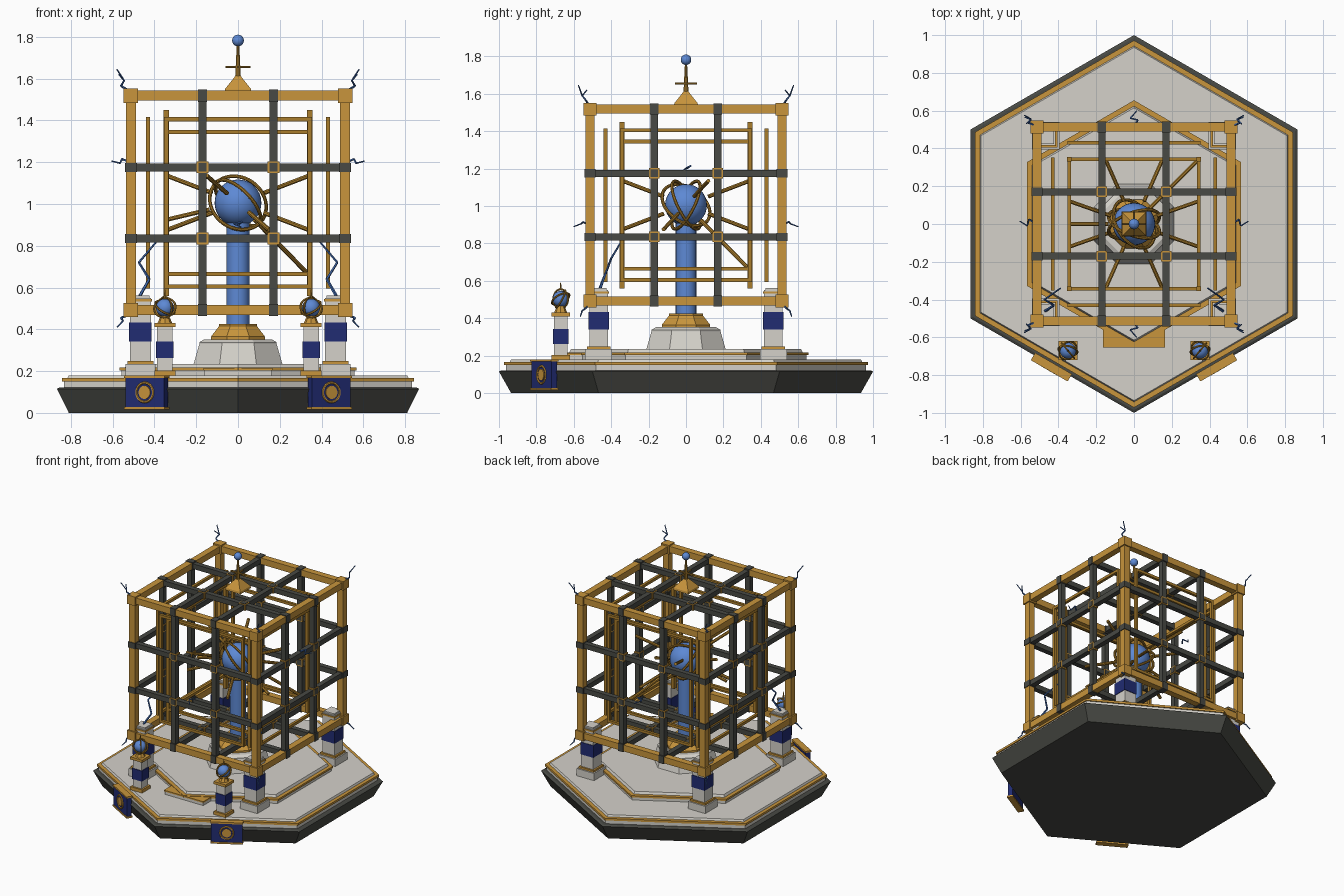
import bpy, bmesh, math
from mathutils import Vector, Matrix, Euler
from itertools import product

if "Cube" in bpy.data.objects:
    bpy.data.objects.remove(bpy.data.objects["Cube"])

def material(name, rgb):
    m = bpy.data.materials.new(name)
    m.diffuse_color = (*rgb, 1)
    m.use_nodes = True
    m.node_tree.nodes["Principled BSDF"].inputs["Base Color"].default_value = m.diffuse_color
    return m

GOLD = material("gold", (.58, .30, .045))
BRONZE = material("bronze_gold", (.40, .205, .025))
DARK = material("dark_stone", (.065, .067, .058))
LIGHT = material("pale_stone", (.66, .64, .59))
NAVY = material("navy", (.015, .025, .17))
BLUE = material("blue_glow", (.11, .25, .66))
BOLT = material("bolt_blue", (.05, .14, .42))

# ---------- helpers: each part is one bmesh filled with simple shapes ----------
def box(bm, c, s, rot=None):
    m = Matrix.Translation(c) @ (rot or Matrix()) @ Matrix.Diagonal((*s, 1))
    bmesh.ops.create_cube(bm, size=1, matrix=m)

def lathe(bm, n, prof, loc=(0, 0, 0), rot=None, start=math.pi / 2):
    """Stack of n-sided rings from (radius, z) pairs, capped at both ends."""
    m = Matrix.Translation(loc) @ (rot or Matrix())
    rings = [[bm.verts.new(m @ Vector((r * math.cos(start + i * math.tau / n),
                                       r * math.sin(start + i * math.tau / n), z)))
              for i in range(n)] for r, z in prof]
    for a, b in zip(rings, rings[1:]):
        for i in range(n):
            j = (i + 1) % n
            bm.faces.new((a[i], a[j], b[j], b[i]))
    bm.faces.new(rings[0][::-1])
    bm.faces.new(rings[-1])

def rod(bm, a, b, r0, r1=None, n=8):
    a, b = Vector(a), Vector(b)
    d = b - a
    q = d.to_track_quat('Z', 'Y').to_matrix().to_4x4()
    lathe(bm, n, [(r0, 0), (r1 or r0, d.length)], a, q, math.pi / n)

def ring(bm, c, R, r, rot=None, n=40, k=8):
    m = Matrix.Translation(c) @ (rot or Matrix())
    v = [[bm.verts.new(m @ Vector(((R + r * math.cos(q)) * math.cos(p),
                                   (R + r * math.cos(q)) * math.sin(p), r * math.sin(q))))
          for q in (j * math.tau / k for j in range(k))]
         for p in (i * math.tau / n for i in range(n))]
    for i, j in product(range(n), range(k)):
        i2, j2 = (i + 1) % n, (j + 1) % k
        bm.faces.new((v[i][j], v[i2][j], v[i2][j2], v[i][j2]))

def ball(bm, c, r):
    bmesh.ops.create_uvsphere(bm, u_segments=32, v_segments=16, radius=r,
                              matrix=Matrix.Translation(c))

def finish(bm, name, mat, smooth=False):
    bmesh.ops.recalc_face_normals(bm, faces=bm.faces)
    me = bpy.data.meshes.new(name)
    bm.to_mesh(me)
    bm.free()
    me.materials.append(mat)
    ob = bpy.data.objects.new(name, me)
    bpy.context.collection.objects.link(ob)
    if smooth:
        bpy.ops.object.select_all(action='DESELECT')
        ob.select_set(True)
        bpy.context.view_layer.objects.active = ob
        bpy.ops.object.shade_smooth_by_angle(angle=math.radians(40))
    return ob

def euler(x, y, z):
    return Euler([math.radians(a) for a in (x, y, z)]).to_matrix().to_4x4()

def part(name, mat, n, prof, **kw):
    bm = bmesh.new()
    lathe(bm, n, prof, **kw)
    return finish(bm, name, mat)

# ---------- hexagonal plinth ----------
part("plinth_base", DARK, 6, [(.935, 0), (1, .115), (.985, .122)])
part("plinth_slab", LIGHT, 6, [(.962, .12), (.962, .15)])
part("plinth_trim", GOLD, 6, [(.972, .15), (.972, .166)])
part("plinth_top", LIGHT, 6, [(.945, .16), (.935, .18)])
part("tier_slab", LIGHT, 6, [(.645, .175), (.645, .203)])
part("tier_trim", GOLD, 6, [(.655, .203), (.655, .217)])
part("tier_top", LIGHT, 6, [(.625, .215), (.615, .235)])

# front step
bm = bmesh.new()
box(bm, (0, -.575, .19), (.32, .14, .03))
finish(bm, "front_step", LIGHT)
bm = bmesh.new()
box(bm, (0, -.575, .209), (.33, .155, .01))
finish(bm, "front_step_trim", GOLD)

# ---------- central pedestal, column and core ----------
part("pedestal", LIGHT, 8, [(.23, .233), (.2, .33), (.2, .338), (.175, .352)], start=math.pi / 8)
part("pedestal_collar", GOLD, 8, [(.14, .35), (.14, .365), (.098, .415), (.098, .425)], start=math.pi / 8)
bm = bmesh.new()
lathe(bm, 24, [(.055, .42), (.055, .93)])
finish(bm, "column", BLUE, True)
C = Vector((0, 0, 1.005))
bm = bmesh.new()
ball(bm, C, .112)
finish(bm, "core_sphere", BLUE, True)
bm = bmesh.new()
for e in ((58, 35, 0), (-58, 35, 0), (20, 48, 60)):
    ring(bm, C, .142, .009, euler(*e))
finish(bm, "core_rings", BRONZE, True)

# struts between core rings and inner frame
bm = bmesh.new()
ends = [(s * .34, t * .12, t * .13) for s, t in product((1, -1), (1, -1))]
ends += [(t * .15, s * .34, t * -.13) for s, t in product((1, -1), (1, -1))]
ends += [(.34, .34, -.345), (-.34, 0, -.08)]
for e in ends:
    d = Vector(e)
    rod(bm, C + d.normalized() * .14, C + d, .011)
finish(bm, "core_struts", BRONZE)

# ---------- inner nested frames ----------
bm = bmesh.new()
I = .343
for s, t in product((1, -1), (1, -1)):
    box(bm, (s * I, t * I, 1.005), (.026, .026, .89))
    box(bm, (0, s * I, 1.005 + t * .34), (2 * I, .02, .02))
    box(bm, (s * I, 0, 1.005 + t * .34), (.02, 2 * I, .02))
finish(bm, "inner_frame", BRONZE)
bm = bmesh.new()
for s, t in product((1, -1), (1, -1)):
    box(bm, (s * .43, t * I, 1.005), (.02, .02, .82))
    box(bm, (s * .43, 0, 1.005 + t * .4), (.02, 2 * I, .02))
    box(bm, (t * I, s * .43, 1.005), (.02, .02, .82))
    box(bm, (0, s * .43, 1.005 + t * .4), (2 * I, .02, .02))
finish(bm, "middle_frames", BRONZE)

# ---------- outer cube cage ----------
H = .513
edges, corners, bars, collars, clasps, caps = (bmesh.new() for _ in range(6))
for c in product((-H, H), repeat=3):
    box(corners, C + Vector(c), (.068,) * 3)

def along(ax, u, v, w):
    """Vector with w on axis ax and u, v on the following two axes."""
    p = [0, 0, 0]
    p[ax], p[(ax + 1) % 3], p[(ax + 2) % 3] = w, u, v
    return Vector(p)

for ax in range(3):
    for s, t in product((-1, 1), (-1, 1)):
        box(edges, C + along(ax, s * H, t * H, 0), along(ax, .048, .048, 2 * H))
        for k in (-.17, .17):
            box(collars, C + along(ax, s * H, t * H, k), along(ax, .058, .058, .044))
        # two crossing bars on each face
        box(bars, C + along(ax, s * H, t * .17, 0), along(ax, .038, .038, 2 * H))
        box(bars, C + along(ax, s * .17, t * H, 0), along(ax, .038, .038, 2 * H))
        for k in (-H, H):
            box(clasps, C + along(ax, s * .17, t * .17, k), along(ax, .056, .056, .044))
            box(caps, C + along(ax, s * .17, t * .17, k), along(ax, .04, .04, .05))
finish(edges, "cage_edges", GOLD)
finish(corners, "cage_corners", GOLD)
finish(bars, "cage_bars", DARK)
finish(collars, "cage_collars", DARK)
finish(clasps, "crossing_clasps", GOLD)
finish(caps, "crossing_caps", DARK)

# ---------- spire ----------
part("spire_foot", GOLD, 4, [(.092, 1.535), (.088, 1.55), (.015, 1.615)], start=math.pi / 4)
bm = bmesh.new()
rod(bm, (0, 0, 1.6), (0, 0, 1.77), .015, .006)
rod(bm, (-.06, 0, 1.655), (.06, 0, 1.655), .006)
rod(bm, (0, -.06, 1.655), (0, .06, 1.655), .006)
finish(bm, "spire_rod", BRONZE)
bm = bmesh.new()
ball(bm, (0, 0, 1.782), .028)
finish(bm, "spire_ball", BLUE, True)

# ---------- corner pillars ----------
stone, band, trim = (bmesh.new() for _ in range(3))
for s, t in product((-1, 1), (-1, 1)):
    x, y = s * .467, t * .467
    box(stone, (x, y, .205), (.145, .145, .06))
    box(stone, (x, y, .385), (.1, .1, .33))
    box(stone, (x, y, .552), (.085, .085, .018))
    box(trim, (x, y, .242), (.125, .125, .014))
    box(trim, (x, y, .538), (.11, .11, .012))
    box(band, (x, y, .387), (.108, .108, .092))

# ---------- front lamp posts and plaques ----------
balls, rings, plaque, ptrim = (bmesh.new() for _ in range(4))
for s in (-1, 1):
    x, y = s * .35, -.67
    box(stone, (x, y, .3), (.074, .074, .24))
    box(trim, (x, y, .192), (.1, .1, .024))
    box(trim, (x, y, .42), (.1, .1, .02))
    box(band, (x, y, .302), (.084, .084, .08))
    lathe(trim, 8, [(.035, .43), (.02, .465)], (x, y, 0))
    ball(balls, (x, y, .503), .043)
    for e in ((60, 20 * s, 0), (90, 0, 50 * s), (25, -30 * s, 0)):
        ring(rings, (x, y, .503), .052, .005, euler(*e), 28, 6)
    rod(rings, (x, y, .55), (x, y, .592), .006, .002, 6)
    # plaque on the sloping hexagon side
    rot = euler(0, 0, 30 * s)
    n = Vector((s * .5, -.866, 0))
    p = n * .875 + Vector((0, 0, .098))
    box(plaque, p, (.215, .035, .145), rot)
    for z in (-.076, .076):
        box(ptrim, p + Vector((0, 0, z)), (.225, .045, .012), rot)
    face = rot @ euler(90, 0, 0)
    ring(ptrim, p + n * .018, .046, .006, face, 28, 6)
    lathe(ptrim, 16, [(.032, 0), (.032, .006)], p + n * .016, face)
finish(stone, "pillar_stone", LIGHT)
finish(band, "pillar_bands", NAVY)
finish(trim, "pillar_trim", GOLD)
finish(balls, "lamp_balls", BLUE, True)
finish(rings, "lamp_rings", BRONZE, True)
finish(plaque, "plaques", NAVY)
finish(ptrim, "plaque_trim", GOLD)

# ---------- lightning bolts ----------
def bolt(bm, pts, r=.006):
    for i, (a, b) in enumerate(zip(pts, pts[1:])):
        rod(bm, a, b, r * (1 - .15 * i), r * (.85 - .15 * i), 5)

bm = bmesh.new()
for s, t in product((-1, 1), (-1, 1)):
    bolt(bm, [(s * .52, t * .52, 1.54), (s * .56, t * .535, 1.565),
              (s * .545, t * .555, 1.59), (s * .58, t * .575, 1.645)])
    bolt(bm, [(s * .545, t * .555, 1.59), (s * .57, t * .53, 1.62)], .004)
    bolt(bm, [(s * .52, t * .52, .47), (s * .56, t * .535, .455),
              (s * .55, t * .555, .44), (s * .578, t * .565, .41)])
for s in (-1, 1):
    bolt(bm, [(s * .52, 0, 1.2), (s * .555, .025, 1.215), (s * .565, -.01, 1.195), (s * .605, .015, 1.205)])
    bolt(bm, [(0, s * .52, .9), (.02, s * .55, .915), (-.02, s * .56, .905), (.015, s * .6, .89)])
    # long bolts from the front pillars into the cage
    bolt(bm, [(s * .47, -.46, .56), (s * .425, -.43, .64), (s * .475, -.4, .72), (s * .39, -.34, .82)], .008)
finish(bm, "lightning_bolts", BOLT)
